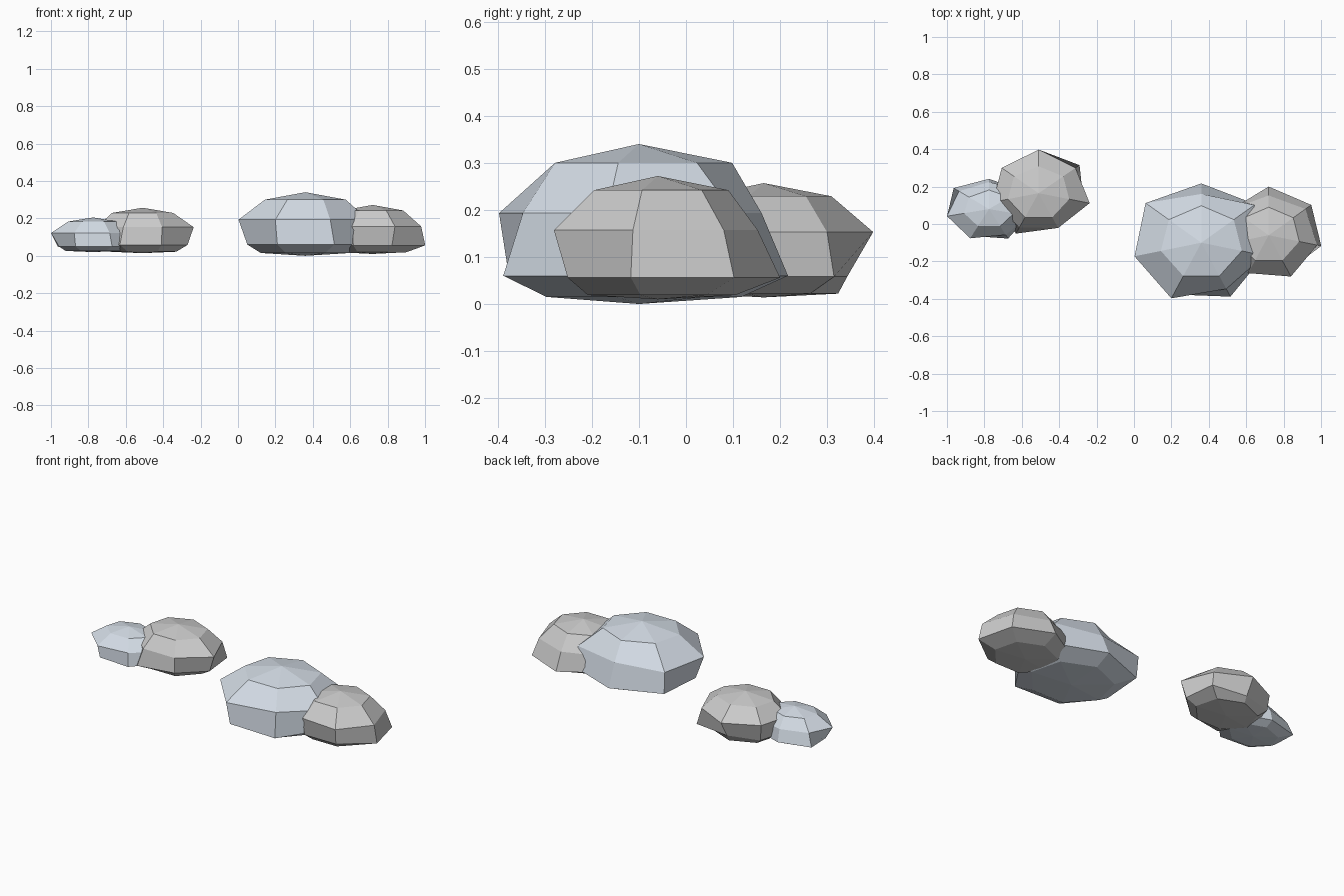
import bpy, bmesh
from math import cos, sin, pi

if "Cube" in bpy.data.objects:
    bpy.data.objects.remove(bpy.data.objects["Cube"])

SIDES = 7

blue = bpy.data.materials.new("blue_grey_stone")
blue.diffuse_color = (0.66, 0.72, 0.79, 1)
blue.use_nodes = True
blue.node_tree.nodes["Principled BSDF"].inputs["Base Color"].default_value = blue.diffuse_color


def rock(name, center, radii, z, waist, base, mat=None):
    """Seven-sided boulder: pole, four rings (bottom to top), pole."""
    cx, cy = center
    rx, ry = radii
    # ring factors: flat underside, base, waist, shoulder
    rings = [[0.66] * SIDES, base, waist, [0.6] * SIDES]
    bm = bmesh.new()
    bottom = bm.verts.new((cx, cy, z[0]))
    top = bm.verts.new((cx, cy, z[5]))
    loops = []
    for factors, height in zip(rings, z[1:5]):
        loop = []
        for i, f in enumerate(factors):
            a = pi / 2 + 2 * pi * i / SIDES
            loop.append(bm.verts.new((cx + rx * f * cos(a), cy + ry * f * sin(a), height)))
        loops.append(loop)
    for i in range(SIDES):
        j = (i + 1) % SIDES
        bm.faces.new((bottom, loops[0][j], loops[0][i]))
        for lo, hi in zip(loops, loops[1:]):
            bm.faces.new((lo[i], lo[j], hi[j], hi[i]))
        bm.faces.new((loops[3][i], loops[3][j], top))
    bmesh.ops.recalc_face_normals(bm, faces=bm.faces)
    me = bpy.data.meshes.new(name)
    bm.to_mesh(me)
    bm.free()
    ob = bpy.data.objects.new(name, me)
    bpy.context.collection.objects.link(ob)
    if mat:
        me.materials.append(mat)


# Right-hand pair
rock("large_rock", (0.36, -0.10), (0.37, 0.33), (0, 0.015, 0.06, 0.193, 0.30, 0.34),
     waist=(0.79, 1.03, 0.99, 1.0, 0.83, 0.93, 0.98),
     base=(0.96, 1.0, 0.86, 0.93, 0.97, 0.85, 1.0), mat=blue)
rock("right_rock", (0.72, -0.06), (0.28, 0.25), (0.01, 0.019, 0.056, 0.157, 0.242, 0.272),
     waist=(0.85, 0.9, 0.9, 0.9, 0.98, 0.95, 0.9),
     base=(1.04, 0.9, 0.9, 0.85, 0.85, 1.03, 1.04))

# Left-hand pair
rock("left_rock", (-0.51, 0.165), (0.28, 0.24), (0.014, 0.022, 0.058, 0.153, 0.229, 0.257),
     waist=(0.97, 0.9, 0.9, 0.85, 0.86, 1.0, 0.9),
     base=(0.74, 0.85, 0.85, 1.0, 0.82, 0.88, 1.0))
rock("small_rock", (-0.775, 0.08), (0.228, 0.17), (0.02, 0.026, 0.05, 0.122, 0.183, 0.205),
     waist=(0.85, 0.9, 1.01, 1.02, 0.9, 0.95, 0.95),
     base=(0.95, 1.06, 0.82, 0.94, 1.03, 0.95, 0.95), mat=blue)
